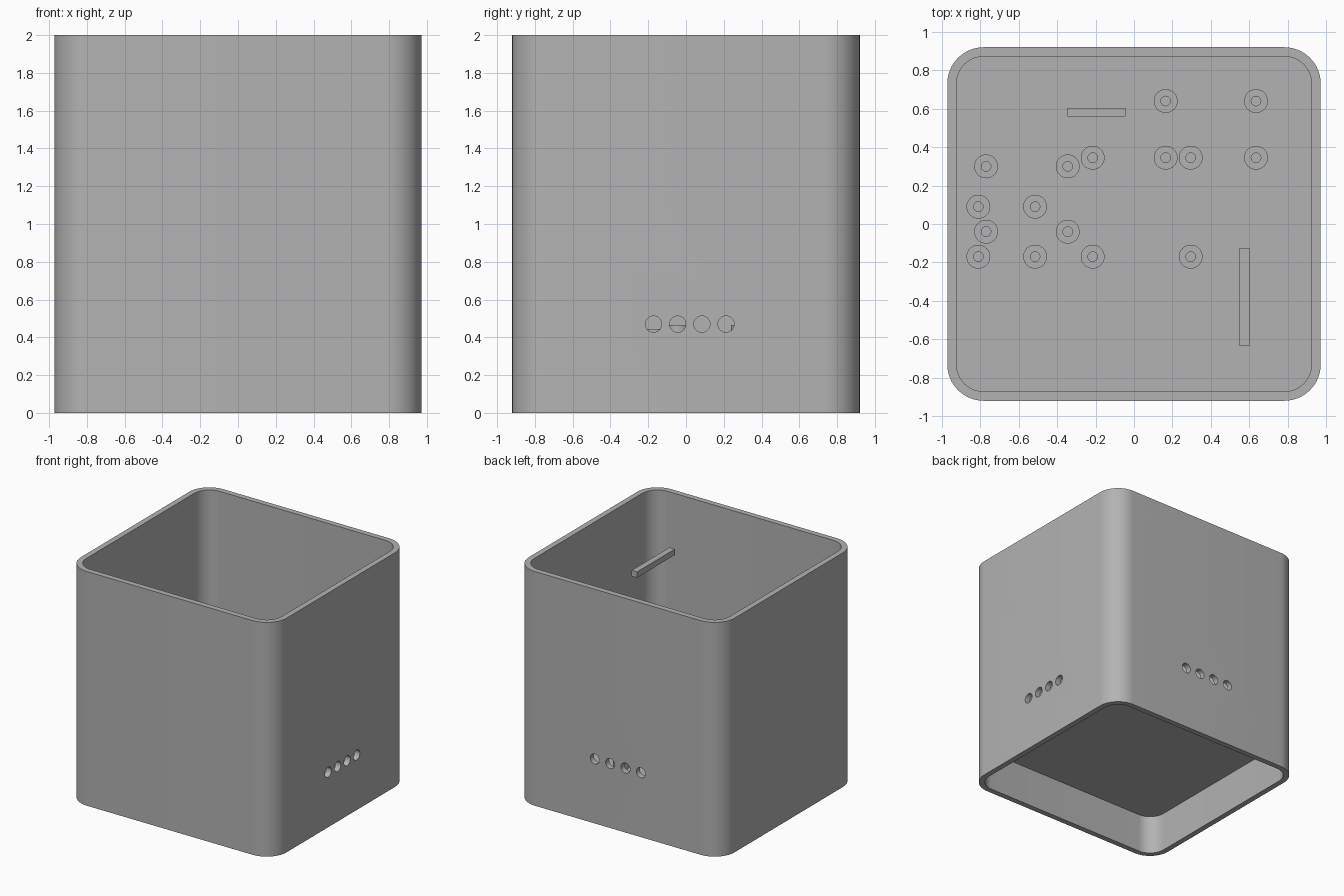
import bpy, bmesh
from math import sin, cos, pi, radians

cube = bpy.data.objects.get("Cube")
if cube:
    bpy.data.objects.remove(cube, do_unlink=True)

grey = bpy.data.materials.new("plain_grey")
grey.use_nodes = True
grey.diffuse_color = (0.45, 0.45, 0.45, 1)
grey.node_tree.nodes["Principled BSDF"].inputs["Base Color"].default_value = (0.45, 0.45, 0.45, 1)

HALF_X, HALF_Y, HEIGHT = 0.972, 0.92, 2.0
WALL, CORNER = 0.048, 0.19
FLOOR_BOTTOM, FLOOR_TOP = 0.34, 0.39


def finish(bm, name):
    bmesh.ops.recalc_face_normals(bm, faces=bm.faces)
    mesh = bpy.data.meshes.new(name)
    bm.to_mesh(mesh)
    bm.free()
    mesh.materials.append(grey)
    obj = bpy.data.objects.new(name, mesh)
    bpy.context.collection.objects.link(obj)
    return obj


def smooth(obj):
    bpy.ops.object.select_all(action='DESELECT')
    obj.select_set(True)
    bpy.context.view_layer.objects.active = obj
    bpy.ops.object.shade_smooth_by_angle(angle=radians(30))


def rounded_rect(inset, steps=16):
    hx, hy, r = HALF_X - inset, HALF_Y - inset, CORNER - inset
    points = []
    for i, (sx, sy) in enumerate([(1, 1), (-1, 1), (-1, -1), (1, -1)]):
        for k in range(steps + 1):
            a = (i + k / steps) * pi / 2
            points.append((sx * (hx - r) + r * cos(a), sy * (hy - r) + r * sin(a)))
    return points


def circle(x, y, r, n=32):
    return [(x + r * cos(2 * pi * k / n), y + r * sin(2 * pi * k / n)) for k in range(n)]


def add_ring(bm, points, z):
    return [bm.verts.new((x, y, z)) for x, y in points]


def bridge(bm, a, b):
    n = len(a)
    for i in range(n):
        j = (i + 1) % n
        bm.faces.new((a[i], a[j], b[j], b[i]))


def box(name, x0, x1, y0, y1, z0, z1):
    bm = bmesh.new()
    bmesh.ops.create_cube(bm, size=1)
    for v in bm.verts:
        v.co = (x1 if v.co.x > 0 else x0, y1 if v.co.y > 0 else y0, z1 if v.co.z > 0 else z0)
    return finish(bm, name)


# Open rounded-square tube for the walls
bm = bmesh.new()
outer, inner = rounded_rect(0), rounded_rect(WALL)
rings = [add_ring(bm, p, z) for p, z in
         [(outer, 0), (outer, HEIGHT), (inner, HEIGHT), (inner, 0)]]
for i in range(4):
    bridge(bm, rings[i], rings[(i + 1) % 4])
walls = finish(bm, "walls")

# Rows of round vents through the left and back walls
cutters = []
for i in range(4):
    k = i - 1.5
    for loc, rot in [((HALF_X, 0.02 + k * 0.128, 0.47), (0, pi / 2, 0)),
                     ((k * 0.145, HALF_Y, 0.55), (pi / 2, 0, 0))]:
        bpy.ops.mesh.primitive_cylinder_add(vertices=32, radius=0.043, depth=0.3,
                                            location=loc, rotation=rot)
        cutter = bpy.context.object
        cutter.name = "vent_cutter"
        cutter.hide_render = True
        cutters.append(cutter)
for cutter in cutters:
    mod = walls.modifiers.new("vent", 'BOOLEAN')
    mod.operation = 'DIFFERENCE'
    mod.solver = 'EXACT'
    mod.object = cutter
    bpy.context.view_layer.objects.active = walls
    bpy.ops.object.modifier_apply(modifier=mod.name)
for cutter in cutters:
    bpy.data.objects.remove(cutter, do_unlink=True)
smooth(walls)

# Raised floor plate
bm = bmesh.new()
edge = rounded_rect(WALL - 0.002)
low, high = add_ring(bm, edge, FLOOR_BOTTOM), add_ring(bm, edge, FLOOR_TOP)
bridge(bm, low, high)
bm.faces.new(low)
bm.faces.new(high)
smooth(finish(bm, "floor_plate"))


# Hollow mounting posts, four per rectangle
def post(name, x, y, top):
    bm = bmesh.new()
    profile = [(0.062, FLOOR_TOP - 0.01), (0.062, top), (0.025, top), (0.025, FLOOR_TOP + 0.002)]
    rings = [add_ring(bm, circle(x, y, r), z) for r, z in profile]
    for a, b in zip(rings, rings[1:]):
        bridge(bm, a, b)
    bm.faces.new(rings[0])
    bm.faces.new(rings[-1])
    smooth(finish(bm, name))


groups = [((-0.77, -0.345), (-0.04, 0.3), 0.465),
          ((-0.81, -0.515), (-0.17, 0.09), 0.425),
          ((-0.215, 0.295), (-0.17, 0.345), 0.445),
          ((0.165, 0.635), (0.345, 0.64), 0.445)]
for xs, ys, top in groups:
    for x in xs:
        for y in ys:
            post("mounting_post", x, y, top)

# Slim bars
box("upper_bar", 0.55, 0.6, -0.635, -0.125, 1.61, 1.66)
box("floor_bar", -0.345, -0.045, 0.56, 0.605, FLOOR_TOP - 0.01, 0.45)
